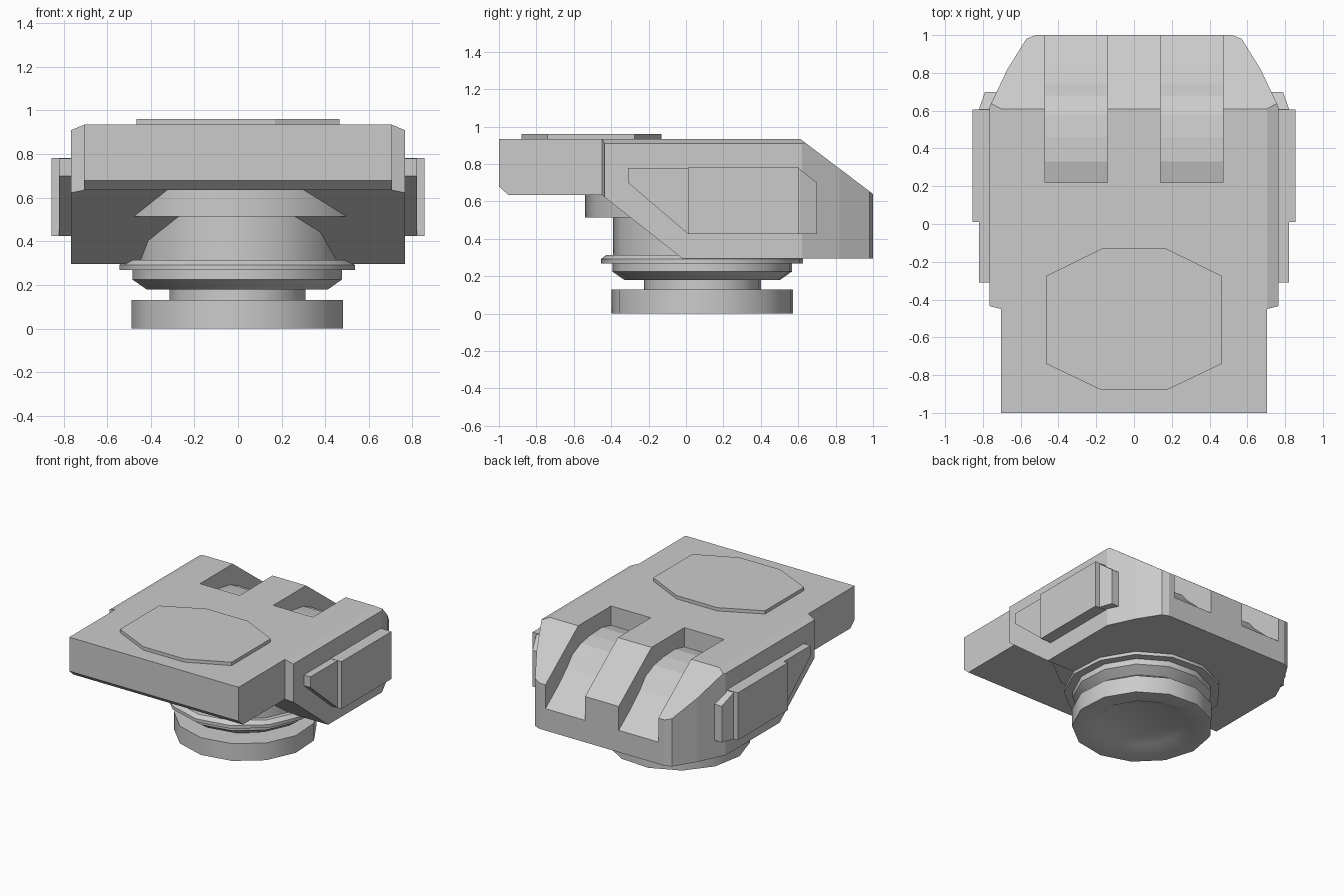
import bpy, bmesh, math
from mathutils import Vector

if "Cube" in bpy.data.objects:
    bpy.data.objects.remove(bpy.data.objects["Cube"])


def add_object(name, bm):
    bmesh.ops.recalc_face_normals(bm, faces=bm.faces[:])
    mesh = bpy.data.meshes.new(name)
    bm.to_mesh(mesh)
    bm.free()
    obj = bpy.data.objects.new(name, mesh)
    bpy.context.collection.objects.link(obj)
    return obj


def prism_bm(pts, axis, a, b):
    """Extrude a profile: axis 'x' takes (y, z) points, 'z' takes (x, y)."""
    place = (lambda p, t: (t, p[0], p[1])) if axis == 'x' else (lambda p, t: (p[0], p[1], t))
    bm = bmesh.new()
    lo = [bm.verts.new(place(p, a)) for p in pts]
    hi = [bm.verts.new(place(p, b)) for p in pts]
    bm.faces.new(lo)
    bm.faces.new(hi[::-1])
    for i in range(len(pts)):
        j = (i + 1) % len(pts)
        bm.faces.new((lo[i], lo[j], hi[j], hi[i]))
    bmesh.ops.recalc_face_normals(bm, faces=bm.faces[:])
    return bm


def slice_off(bm, point, normal):
    """Cut a convex solid with a plane, drop the normal side and cap it."""
    res = bmesh.ops.bisect_plane(bm, geom=bm.verts[:] + bm.edges[:] + bm.faces[:], dist=1e-5,
                                 plane_co=point, plane_no=normal, clear_outer=True)
    edges = [e for e in res['geom_cut'] if isinstance(e, bmesh.types.BMEdge)]
    bmesh.ops.contextual_create(bm, geom=edges)


def lathe(name, profile, sides, center_y):
    """Closed solid of revolution from (radius, z) points, bottom to top."""
    bm = bmesh.new()
    rings = []
    for r, z in profile:
        angles = [math.radians(183.4) + math.tau * k / sides for k in range(sides)]
        rings.append([bm.verts.new((r * math.cos(t), center_y + r * math.sin(t), z)) for t in angles])
    for lo, hi in zip(rings, rings[1:]):
        for i in range(sides):
            j = (i + 1) % sides
            bm.faces.new((lo[i], lo[j], hi[j], hi[i]))
    bm.faces.new(rings[0][::-1])
    bm.faces.new(rings[-1])
    obj = add_object(name, bm)
    bpy.ops.object.select_all(action='DESELECT')
    obj.select_set(True)
    bpy.context.view_layer.objects.active = obj
    bpy.ops.object.shade_smooth_by_angle(angle=math.radians(29))
    return obj


# Main housing: side profile, then corners sliced off on both sides
bm = prism_bm([(-0.45, 0.635), (-0.02, 0.295), (1, 0.295), (1, 0.64), (0.61, 0.935), (-0.45, 0.935)],
              'x', -0.765, 0.765)
plan = [((0.765, 0.62), (0.67, 0.82)), ((0.67, 0.82), (0.57, 0.98)),
        ((0.57, 0.98), (0.52, 1.0)), ((0.705, -0.45), (0.765, -0.435))]
for s in (-1, 1):
    for (x0, y0), (x1, y1) in plan:
        n = Vector((y1 - y0, x0 - x1, 0))
        if n.x < 0:
            n = -n
        slice_off(bm, (s * x0, y0, 0), (s * n.x, n.y, 0))
    slice_off(bm, (s * 0.705, 0, 0.935), (s * 0.025, 0, 0.06))
housing = add_object("housing", bm)

# Two rear slots with a humped floor
floor = [(0.22, 0.79), (0.33, 0.815), (0.46, 0.81), (0.58, 0.79), (0.68, 0.745), (0.745, 0.67),
         (0.855, 0.57), (1.0, 0.46), (1.1, 0.46), (1.1, 1.1), (0.22, 1.1)]
for a, b in ((-0.47, -0.14), (0.14, 0.47)):
    cutter = add_object("slot_cutter", prism_bm(floor, 'x', a, b))
    cutter.hide_render = True
    mod = housing.modifiers.new("slot", 'BOOLEAN')
    mod.operation, mod.solver, mod.object = 'DIFFERENCE', 'EXACT', cutter
    bpy.context.view_layer.objects.active = housing
    bpy.ops.object.modifier_apply(modifier=mod.name)
    bpy.data.objects.remove(cutter)

# Narrower front block with chamfered lower lip
add_object("front_block", prism_bm([(-1, 0.68), (-0.95, 0.635), (-0.45, 0.635), (-0.45, 0.935), (-1, 0.935)],
                                   'x', -0.705, 0.705))

# Raised octagonal hatch on the roof
add_object("roof_hatch", prism_bm([(-0.17, -0.88), (0.17, -0.88), (0.465, -0.74), (0.465, -0.275),
                                   (0.17, -0.13), (-0.17, -0.13), (-0.465, -0.275), (-0.465, -0.74)],
                                  'z', 0.92, 0.96))

# Side armour: a cut-corner backing plate with a thicker pad on it
for s, side in ((-1, "left"), (1, "right")):
    bm = prism_bm([(-0.31, 0.78), (-0.31, 0.70), (0.01, 0.427), (0.7, 0.427), (0.7, 0.70), (0.6, 0.78)],
                  'x', s * 0.72, s * 0.82)
    slice_off(bm, (s * 0.82, 0.61, 0), (s * 0.10, 0.035, 0))
    add_object(side + "_side_plate", bm)
    add_object(side + "_side_pad", prism_bm([(0.01, 0.425), (0.605, 0.425), (0.605, 0.782), (0.01, 0.782)],
                                            'x', s * 0.75, s * 0.855))

# Turntable: foot ring, neck, bevelled collar and column
lathe("turntable", [(0.30, 0.03), (0.36, 0), (0.49, 0), (0.49, 0.13), (0.315, 0.13), (0.315, 0.18),
                    (0.42, 0.18), (0.485, 0.225), (0.485, 0.268), (0.545, 0.268), (0.545, 0.292),
                    (0.515, 0.315), (0.48, 0.315), (0.48, 0.53)], 13, 0.09)

# Wide upper disc that pokes out of the sloped underside
lathe("upper_disc", [(0.63, 0.515), (0.63, 0.64)], 13, 0.09)
